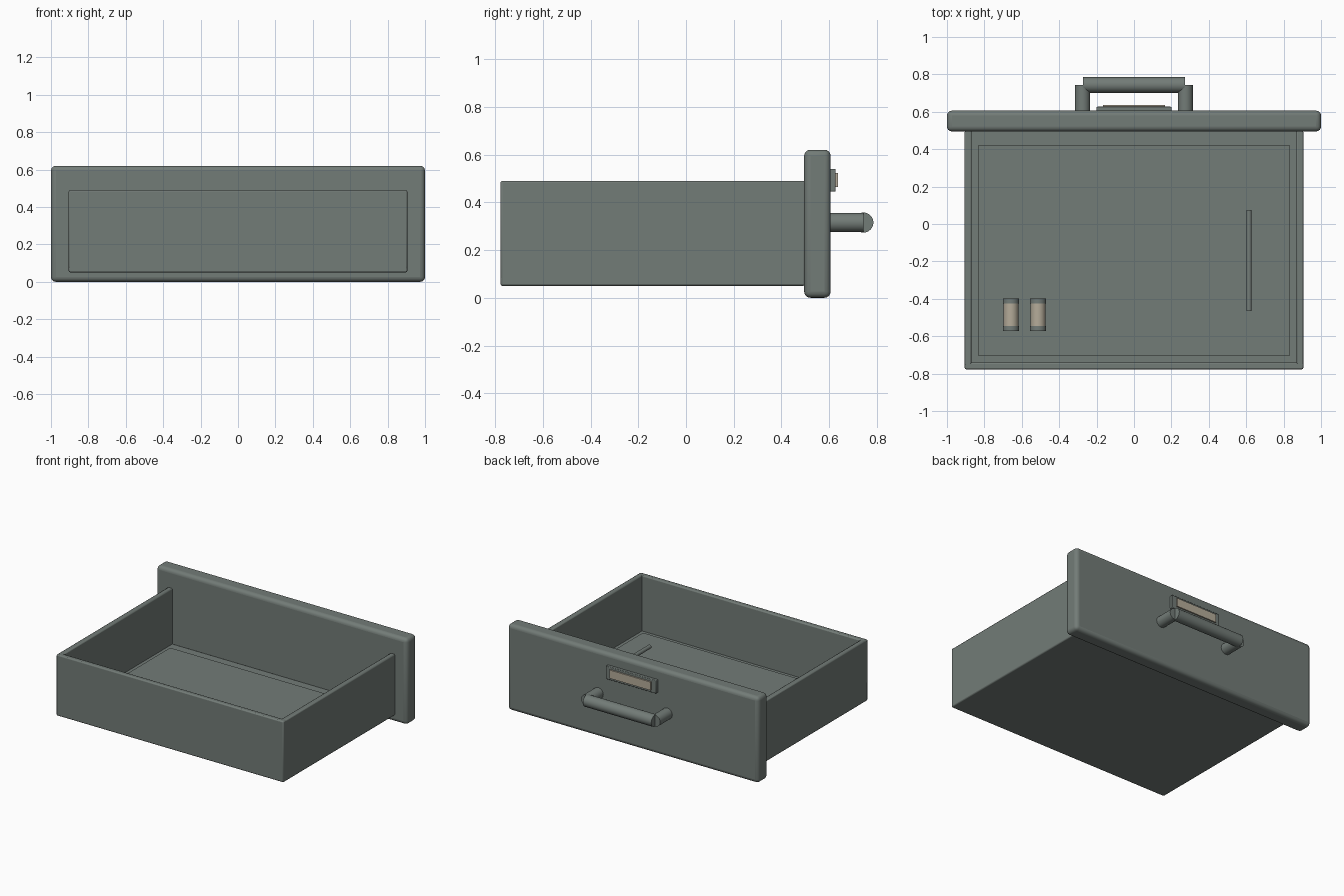
import bpy
from math import pi

cube = bpy.data.objects.get("Cube")
if cube:
    bpy.data.objects.remove(cube, do_unlink=True)


def material(name, color):
    m = bpy.data.materials.new(name)
    m.use_nodes = True
    m.diffuse_color = color
    m.node_tree.nodes["Principled BSDF"].inputs["Base Color"].default_value = color
    return m


GREY = material("grey green paint", (0.17, 0.2, 0.185, 1))
CREAM = material("cream paper", (0.46, 0.41, 0.32, 1))


def finish(ob, name, mat):
    ob.name = name
    ob.data.materials.append(mat)
    return ob


def box(name, low, high, mat=GREY, bevel=0, segments=2):
    """Box between two corners, with optional rounded edges."""
    center = [(a + b) / 2 for a, b in zip(low, high)]
    bpy.ops.mesh.primitive_cube_add(size=1, location=center)
    ob = finish(bpy.context.object, name, mat)
    ob.scale = [b - a for a, b in zip(low, high)]
    bpy.ops.object.transform_apply(location=False, rotation=False, scale=True)
    if bevel:
        mod = ob.modifiers.new("rounded edges", "BEVEL")
        mod.width = bevel
        mod.segments = segments
        bpy.ops.object.shade_smooth_by_angle(angle=pi / 5)
    return ob


def rod(name, center, radius, length, axis="Y", mat=GREY, sides=32):
    """Cylinder lying along X or Y."""
    turn = (pi / 2, 0, 0) if axis == "Y" else (0, pi / 2, 0)
    bpy.ops.mesh.primitive_cylinder_add(vertices=sides, radius=radius, depth=length,
                                        location=center, rotation=turn)
    ob = finish(bpy.context.object, name, mat)
    bpy.ops.object.shade_smooth_by_angle(angle=pi / 5)
    return ob


# Tray: floor, mat and walls
W, WALL, BACK, JOIN = 0.905, 0.037, -0.777, 0.5
BOTTOM, TOP, FLOOR, MAT = 0.05, 0.49, 0.09, 0.1
box("drawer_floor", (-W, BACK, BOTTOM), (W, JOIN, FLOOR), bevel=0.008)
box("floor_mat", (-0.835, -0.703, FLOOR), (0.835, 0.42, MAT))
box("end_wall", (-W, BACK, BOTTOM), (W, BACK + WALL, TOP), bevel=0.008)
for side, x in (("right", -W), ("left", W - WALL)):
    box(side + "_wall", (x, BACK, BOTTOM), (x + WALL, JOIN, TOP), bevel=0.008)

# Face panel
box("face_panel", (-1, 0.495, 0), (1, 0.606, 0.62), bevel=0.026, segments=4)

# Handle
HZ, HY, HX = 0.315, 0.743, 0.275
for side, s in (("right", -1), ("left", 1)):
    rod(side + "_handle_post", (s * HX, (0.606 + HY) / 2, HZ), 0.04, HY - 0.606)
rod("handle_bar", (0, HY, HZ), 0.042, 2 * HX - 0.005, axis="X")

# Label holder and card
box("label_holder", (-0.2, 0.6, 0.445), (0.2, 0.627, 0.54), bevel=0.004)
box("label_card", (-0.165, 0.627, 0.463), (0.165, 0.637, 0.523), CREAM)

# Contents: two capped rolls and a thin rod
RZ, RY, LENGTH, CAP = MAT + 0.043, -0.485, 0.175, 0.027
for i, x in enumerate((-0.658, -0.513), 1):
    rod(f"roll_{i}", (x, RY, RZ), 0.04, LENGTH - 2 * CAP, mat=CREAM)
    for end, s in (("near", -1), ("far", 1)):
        rod(f"roll_{i}_{end}_cap", (x, RY + s * (LENGTH - CAP) / 2, RZ), 0.043, CAP)
rod("thin_rod", (0.615, -0.195, 0.15), 0.014, 0.54, sides=16)
